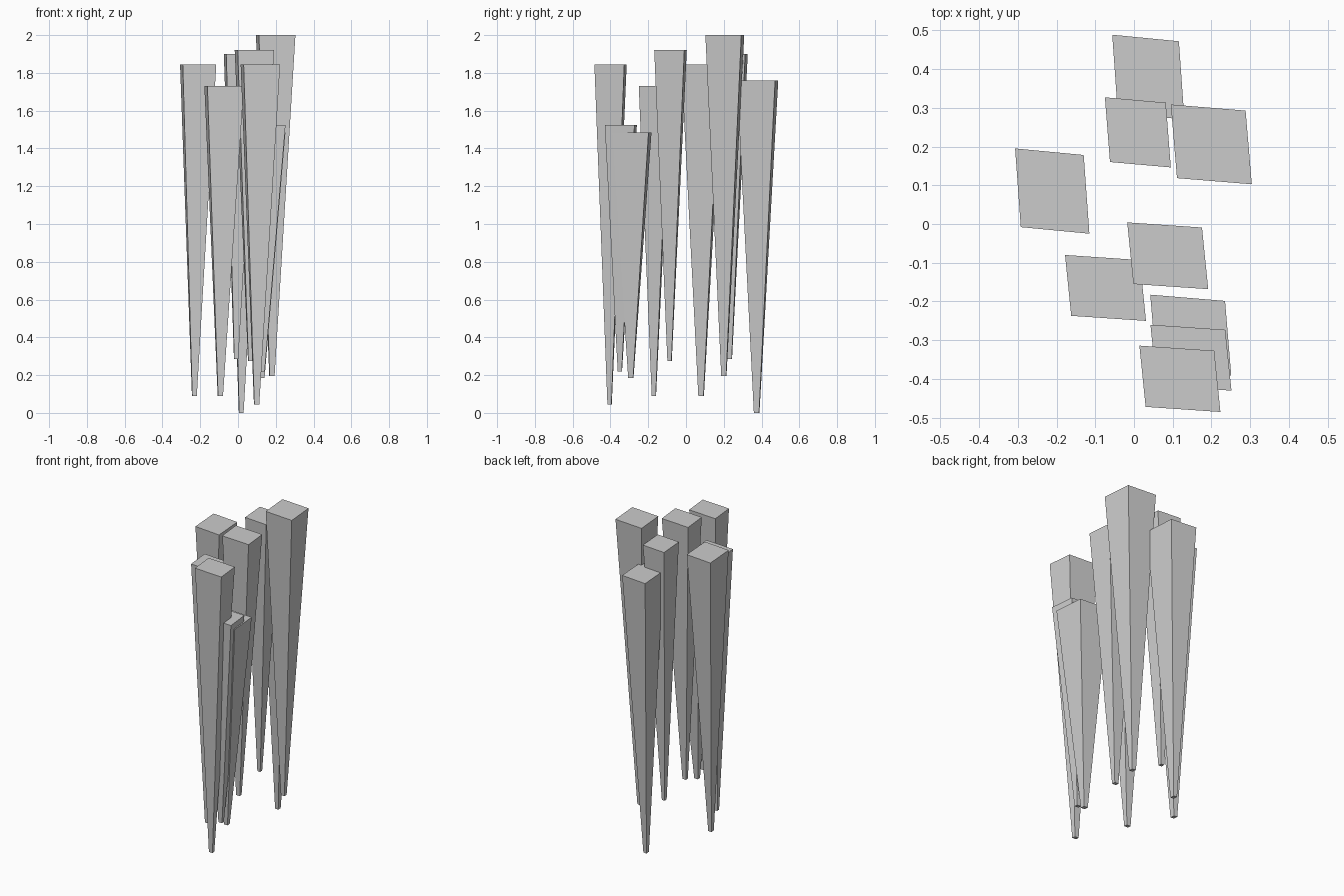
import bpy
import bmesh

if "Cube" in bpy.data.objects:
    bpy.data.objects.remove(bpy.data.objects["Cube"])

SKEW = 0.083               # slight turn of every cross-section
TIP = 0.135                # tip size relative to the top
TIP_SHIFT = (-0.020, -0.005)


def spike(name, cx, cy, width, depth, z_tip, z_top):
    """Long four-sided tapered block, wide at the top, blunt at the bottom."""
    bm = bmesh.new()
    rings = []
    for x, y, z, s in ((cx + TIP_SHIFT[0], cy + TIP_SHIFT[1], z_tip, TIP),
                       (cx, cy, z_top, 1.0)):
        ring = []
        for i, j in ((-1, -1), (1, -1), (1, 1), (-1, 1)):
            dx = (i - SKEW * j) * width * s / 2
            dy = (j - SKEW * i) * depth * s / 2
            ring.append(bm.verts.new((x + dx, y + dy, z)))
        rings.append(ring)
    low, high = rings
    bm.faces.new(low[::-1])
    bm.faces.new(high)
    for k in range(4):
        n = (k + 1) % 4
        bm.faces.new((low[k], low[n], high[n], high[k]))
    bmesh.ops.recalc_face_normals(bm, faces=bm.faces)
    mesh = bpy.data.meshes.new(name)
    bm.to_mesh(mesh)
    bm.free()
    obj = bpy.data.objects.new(name, mesh)
    bpy.context.collection.objects.link(obj)


# Cluster of spikes, back to front: centre, top size, tip and top heights
spikes = [
    (0.037, 0.379, 0.172, 0.202, 0.0, 1.76),
    (0.010, 0.2365, 0.157, 0.167, 0.285, 1.90),
    (0.1995, 0.2055, 0.193, 0.190, 0.195, 2.0),
    (-0.211, 0.085, 0.177, 0.203, 0.09, 1.845),
    (0.087, -0.082, 0.193, 0.159, 0.275, 1.92),
    (-0.0735, -0.165, 0.193, 0.157, 0.09, 1.73),
    (0.1465, -0.287, 0.193, 0.193, 0.185, 1.485),
    (0.147, -0.345, 0.193, 0.157, 0.22, 1.525),
    (0.1185, -0.3995, 0.193, 0.158, 0.045, 1.845),
]
for index, data in enumerate(spikes, 1):
    spike(f"spike_{index}", *data)
